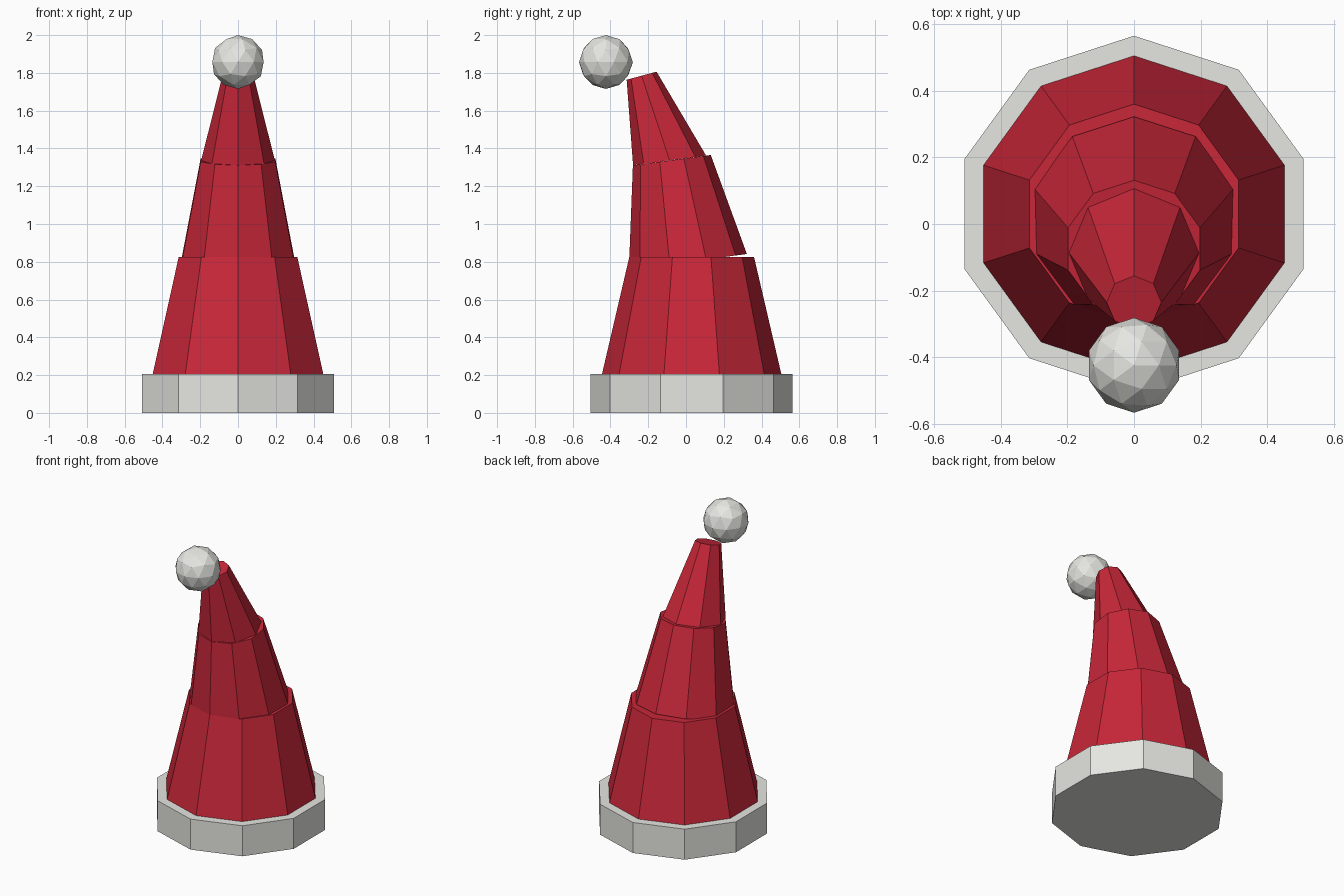
import bpy, bmesh, math

if "Cube" in bpy.data.objects:
    bpy.data.objects.remove(bpy.data.objects["Cube"])


def material(name, rgb):
    m = bpy.data.materials.new(name)
    m.diffuse_color = (*rgb, 1)
    m.use_nodes = True
    m.node_tree.nodes["Principled BSDF"].inputs["Base Color"].default_value = m.diffuse_color
    return m


red = material("red felt", (0.578, 0.020, 0.041))
white = material("off white", (0.79, 0.79, 0.755))


def finish(name, bm, mat):
    bmesh.ops.recalc_face_normals(bm, faces=bm.faces)
    me = bpy.data.meshes.new(name)
    bm.to_mesh(me)
    bm.free()
    me.materials.append(mat)
    ob = bpy.data.objects.new(name, me)
    bpy.context.collection.objects.link(ob)
    return ob


def tier(name, sides, bottom, top, mat):
    """Capped tapered tube; each end is (centre y, centre z, radius, tilt in degrees)."""
    bm = bmesh.new()
    rings = []
    for cy, cz, r, tilt in (bottom, top):
        t = math.radians(tilt)
        ring = []
        for i in range(sides):
            a = math.pi / 2 + 2 * math.pi * i / sides
            d = r * math.sin(a)
            ring.append(bm.verts.new((r * math.cos(a), cy + d * math.cos(t), cz + d * math.sin(t))))
        rings.append(ring)
    lo, hi = rings
    for i in range(sides):
        j = (i + 1) % sides
        bm.faces.new((lo[i], lo[j], hi[j], hi[i]))
    bm.faces.new(lo[::-1])
    bm.faces.new(hi)
    return finish(name, bm, mat)


# Trim band and the three stacked, increasingly tilted cloth sections
tier("brim", 10, (0.03, 0, 0.535, 0), (0.03, 0.205, 0.535, 0), white)
tier("lower_section", 10, (0.03, 0.2, 0.476, 0), (0.03, 0.826, 0.33, 0), red)
tier("middle_section", 10, (0.01, 0.80, 0.315, 7.5), (-0.075, 1.338, 0.208, 7.5), red)
tier("tip_section", 8, (-0.087, 1.337, 0.195, 7.5), (-0.235, 1.785, 0.082, 15), red)

# Faceted ball hanging in front of the tip
bm = bmesh.new()
bmesh.ops.create_icosphere(bm, subdivisions=2, radius=0.1425)
pompom = finish("pompom", bm, white)
pompom.location = (0, -0.424, 1.8575)
